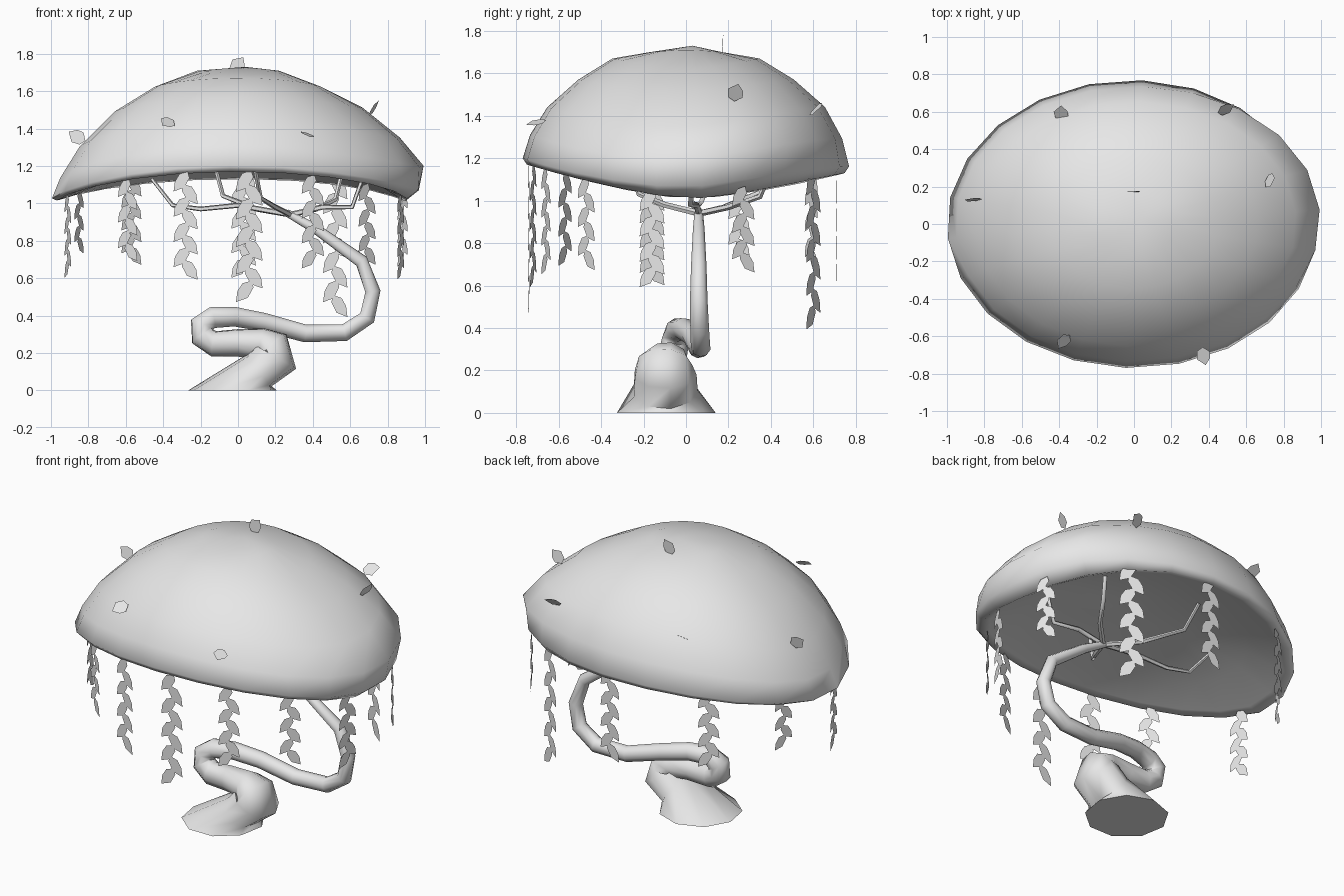
import bpy, math
from mathutils import Vector

if "Cube" in bpy.data.objects:
    bpy.data.objects.remove(bpy.data.objects["Cube"], do_unlink=True)

grey = bpy.data.materials.new("plain_grey")
grey.use_nodes = True
COLOUR = (0.8, 0.8, 0.8, 1)
grey.diffuse_color = COLOUR
grey.node_tree.nodes["Principled BSDF"].inputs["Base Color"].default_value = COLOUR


def build(name, verts, faces, smooth=None):
    mesh = bpy.data.meshes.new(name)
    mesh.from_pydata(verts, [], faces)
    mesh.materials.append(grey)
    obj = bpy.data.objects.new(name, mesh)
    bpy.context.collection.objects.link(obj)
    if smooth:
        bpy.ops.object.select_all(action="DESELECT")
        obj.select_set(True)
        bpy.context.view_layer.objects.active = obj
        bpy.ops.object.shade_smooth_by_angle(angle=math.radians(smooth))
    return obj


def bridge(rings, sides):
    """Quads between consecutive rings of equal size."""
    return [(r * sides + i, r * sides + (i + 1) % sides,
             (r + 1) * sides + (i + 1) % sides, (r + 1) * sides + i)
            for r in range(rings - 1) for i in range(sides)]


def tube(name, path, sides=8, flat_base=False):
    """Sweep a ring along (x, y, z, radius[, sideways radius]) points."""
    pts = [Vector(p[:3]) for p in path]
    verts, ref = [], Vector((0, 1, 0))
    for k, p in enumerate(pts):
        tangent = (pts[min(k + 1, len(pts) - 1)] - pts[max(k - 1, 0)]).normalized()
        if flat_base and k == 0:
            tangent = Vector((0, 0, 1))
        ref = (ref - tangent * ref.dot(tangent)).normalized()
        other = tangent.cross(ref)
        for i in range(sides):
            a = math.tau * i / sides
            verts.append(p + path[k][-1] * math.cos(a) * ref + path[k][3] * math.sin(a) * other)
    n = len(verts)
    faces = bridge(len(pts), sides)
    faces += [tuple(reversed(range(sides))), tuple(range(n - sides, n))]
    return build(name, verts, faces, 70)


def leaf(origin, along, across, length, width):
    """Outline of a flat pointed leaf."""
    shape = [(0, .1), (.3, .5), (.65, .42), (1, 0), (.6, -.5), (.15, -.35)]
    return [origin + along * (u * length) + across * (v * width) for u, v in shape]


# Canopy: elliptical dome with a saddle-shaped rim and a shallow underside
HALF_X, HALF_Y, SIDES = 1.0, 0.77, 22
# scale, height along x, height along y, bulge of scale and height toward the
# back left, drop at the back
RINGS = [(.22, 1.71, 1.70, 0, 0, 0), (.45, 1.62, 1.67, 0, 0, 0),
         (.66, 1.49, 1.57, .01, .02, 0), (.85, 1.3, 1.44, .02, .05, 0),
         (.955, 1.13, 1.31, .045, .07, .02), (1, 1.02, 1.2, -.03, .05, .04),
         (.975, 1.01, 1.17, -.08, 0, .04), (.92, 1.03, 1.18, -.06, 0, .04),
         (.7, 1.13, 1.2, 0, 0, .02), (.35, 1.2, 1.22, 0, 0, 0)]
verts = []
for scale, zx, zy, grow, lift, drop in RINGS:
    for i in range(SIDES):
        a = math.tau * i / SIDES + .1
        c, s = math.cos(a), math.sin(a)
        bulge = max(math.cos(a - .3), 0) ** 3
        r = scale + grow * bulge
        verts.append((HALF_X * r * c, HALF_Y * r * s,
                      zx + (zy - zx) * abs(s) ** 1.4 + lift * bulge - drop * max(s, 0)))
top, under = len(verts), len(verts) + 1
verts += [(.04, .03, 1.73), (0, 0, 1.23)]
faces = [tuple(reversed(f)) for f in bridge(len(RINGS), SIDES)]
last = (len(RINGS) - 1) * SIDES
for i in range(SIDES):
    j = (i + 1) % SIDES
    faces += [(top, i, j), (under, last + j, last + i)]
build("canopy", verts, faces, 80)

# Trunk: thick foot, tight loop, then a long rising bend
tube("trunk", [(-.03, -.1, 0, .24), (.11, -.1, .105, .11, .155), (.2, -.1, .18, .13, .15),
               (.185, -.1, .235, .1, .13), (.13, -.09, .255, .08, .1),
               (0, -.08, .255, .075), (-.13, -.07, .25, .07), (-.19, -.06, .29, .068),
               (-.195, -.05, .35, .065), (-.14, -.04, .39, .058), (-.02, -.01, .395, .053),
               (.14, .03, .365, .05), (.36, .06, .305, .048), (.57, .07, .31, .047),
               (.69, .065, .39, .045), (.72, .06, .53, .042), (.66, .06, .69, .037),
               (.42, .06, .86, .028), (.26, .06, .95, .02)], sides=9, flat_base=True)

# Branches fanning out from the end of the trunk
HUB = (.28, .06, .94)
BRANCHES = [[(.0, .03, .99), (-.2, .05, .97), (-.35, .07, .99), (-.46, .13, 1.13)],
            [(.1, .18, .97), (-.08, .35, 1.04), (-.12, .43, 1.19)],
            [(.42, .2, .97), (.52, .35, 1.02), (.55, .4, 1.14)],
            [(.45, .05, .98), (.61, .02, .98), (.66, .03, 1.12)],
            [(.2, -.1, .98), (.12, -.22, 1.03), (.09, -.28, 1.19)]]
for n, points in enumerate(BRANCHES):
    path = [(*p, .016 - .0015 * k) for k, p in enumerate([HUB] + points)]
    tube(f"branch_{n + 1}", path, 5)

# Hanging vines: x, y and lowest height, facing outward from the rim
VINES = [(.06, -.74, .47), (-.28, -.72, .59), (.4, -.66, .65), (-.59, -.57, .69),
         (.69, -.47, .67), (.87, -.16, .59), (-.91, -.16, .6), (-.85, .25, .73),
         (.88, .27, .66), (.52, .6, .39), (.03, .71, .6), (-.57, .59, .67)]
DOWN = Vector((0, 0, -1))
for n, (x, y, low) in enumerate(VINES):
    high = 1.03 + .15 * (abs(y) / HALF_Y) ** 1.4
    outward = Vector((x, y / HALF_Y ** 2, 0)).normalized()
    side = outward.cross(DOWN)
    size = .085 + .08 * (high - low)
    count = round((high - low - size * .8) / (size * .52)) + 1
    step = (high - low - size * .8) / (count - 1)
    verts, faces = [], []
    for k in range(count):
        flip = 1 if k % 2 else -1
        along = (DOWN + side * flip * .8).normalized()
        start = Vector((x, y, high - k * step)) - side * flip * size * .12
        faces.append(tuple(range(len(verts), len(verts) + 6)))
        verts += leaf(start, along, outward.cross(along) * flip, size, size * .5)
    build(f"vine_{n + 1}", verts, faces)

# Loose leaves stuck on the canopy: base, pointing direction, sideways direction
LOOSE = [((-.35, -.59, 1.45), (-.5, -.7, -.3), (.6, -.3, -.5)),
         ((.36, -.66, 1.38), (.2, -.8, -.2), (1, .2, -.3)),
         ((-.39, .55, 1.41), (0, .6, .4), (1, 0, .1)),
         ((.45, .59, 1.42), (.7, .4, .2), (-.2, .4, .5)),
         ((-.03, .17, 1.7), (.5, .05, .7), (.8, 0, -.5)),
         ((-.82, .13, 1.33), (-.8, 0, .5), (.4, .2, .7)),
         ((.7, .22, 1.47), (.4, .2, .6), (.1, .8, -.2))]
for n, (base, along, across) in enumerate(LOOSE):
    outline = leaf(Vector(base), Vector(along).normalized(),
                   Vector(across).normalized(), .1, .08)
    build(f"loose_leaf_{n + 1}", outline, [tuple(range(6))])
